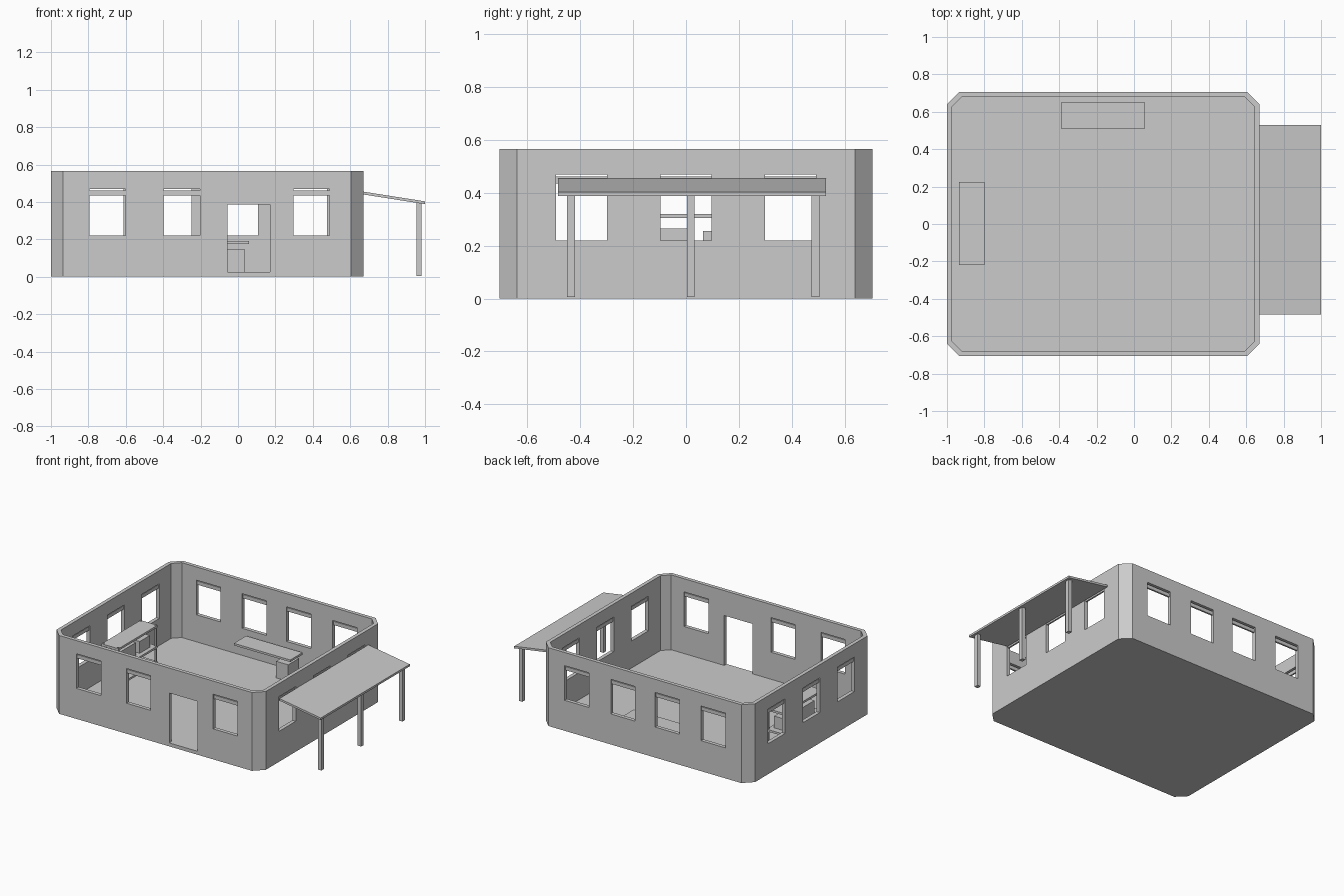
import bpy
import bmesh
from mathutils import Vector

default_cube = bpy.data.objects.get("Cube")
if default_cube:
    bpy.data.objects.remove(default_cube, do_unlink=True)

# One plain grey material for everything
grey = bpy.data.materials.new("plain_grey")
grey.use_nodes = True
colour = (0.6, 0.6, 0.6, 1.0)
grey.diffuse_color = colour
grey.node_tree.nodes["Principled BSDF"].inputs["Base Color"].default_value = colour


def finish(name, bm):
    """Turn a bmesh into a named object with outward normals."""
    bmesh.ops.recalc_face_normals(bm, faces=bm.faces[:])
    mesh = bpy.data.meshes.new(name)
    bm.to_mesh(mesh)
    bm.free()
    mesh.materials.append(grey)
    obj = bpy.data.objects.new(name, mesh)
    bpy.context.collection.objects.link(obj)
    return obj


def add_box(bm, xs, ys, zs):
    """Add a box given its low and high limit on each axis."""
    verts = bmesh.ops.create_cube(bm, size=1)["verts"]
    for v in verts:
        v.co = Vector([(lo + hi) / 2 + (hi - lo) * c
                       for (lo, hi), c in zip((xs, ys, zs), v.co)])
    return verts


def box(name, xs, ys, zs):
    bm = bmesh.new()
    add_box(bm, xs, ys, zs)
    return finish(name, bm)


def span(centre, width):
    return (centre - width / 2, centre + width / 2)


def outline(left, right, depth, cut):
    """Rectangle with cut corners, counter-clockwise."""
    return [(left + cut, -depth), (right - cut, -depth),
            (right, -depth + cut), (right, depth - cut),
            (right - cut, depth), (left + cut, depth),
            (left, depth - cut), (left, -depth + cut)]


WEST, EAST, SOUTH, NORTH = -1.0, 0.67, -0.705, 0.705
HEIGHT, FLOOR, THICK = 0.565, 0.025, 0.027
outer = outline(WEST, EAST, NORTH, 0.065)
inner = outline(WEST + THICK, EAST - THICK, NORTH - THICK, 0.05)

# Wall ring with cut corners
bm = bmesh.new()
rings = [[bm.verts.new((x, y, z)) for x, y in pts]
         for pts, z in ((outer, 0), (outer, HEIGHT), (inner, HEIGHT), (inner, 0))]
for i, ring in enumerate(rings):
    following = rings[(i + 1) % len(rings)]
    for j in range(len(ring)):
        k = (j + 1) % len(ring)
        bm.faces.new((ring[j], ring[k], following[k], following[j]))
walls = finish("walls", bm)

# Floor slab inside the walls
bm = bmesh.new()
base = bm.faces.new([bm.verts.new((x, y, 0)) for x, y in inner])
slab = bmesh.ops.extrude_face_region(bm, geom=[base])
for v in slab["geom"]:
    if isinstance(v, bmesh.types.BMVert):
        v.co.z = FLOOR
if not any(f.normal.z and all(v.co.z == 0 for v in f.verts) for f in bm.faces):
    bm.faces.new([v for v in bm.verts if v.co.z == 0])
finish("floor", bm)

# Window and door openings
WIDTH, SILL, HEAD = 0.194, 0.22, 0.47
REACH, BAR = 0.12, 0.012
front_centres = (-0.698, -0.3, 0.393)
back_centres = (-0.71, -0.345, 0.01, 0.378)
side_centres = (-0.395, 0, 0.395)
openings = [("front", "x", c, SOUTH + THICK / 2) for c in front_centres]
openings += [("back", "x", c, NORTH - THICK / 2) for c in back_centres]
openings += [("left", "y", c, EAST - THICK / 2) for c in side_centres]
openings += [("right", "y", c, WEST + THICK / 2) for c in side_centres]

cutter_mesh = bmesh.new()
for side, axis, centre, wall in openings:
    along, across, thin = span(centre, WIDTH), span(wall, REACH), span(wall, BAR)
    if axis == "x":
        add_box(cutter_mesh, along, across, (SILL, HEAD))
        box(side + "_window_bar", along, thin, (0.435, 0.461))
    else:
        add_box(cutter_mesh, across, along, (SILL, HEAD))
        box(side + "_window_bar", thin, along, (0.435, 0.461))
add_box(cutter_mesh, (-0.055, 0.17), span(SOUTH, REACH), (FLOOR, 0.385))
cutter = finish("opening_cutter", cutter_mesh)

cut = walls.modifiers.new("openings", "BOOLEAN")
cut.operation = "DIFFERENCE"
cut.solver = "EXACT"
cut.object = cutter
bpy.context.view_layer.update()
graph = bpy.context.evaluated_depsgraph_get()
cut_mesh = bpy.data.meshes.new_from_object(walls.evaluated_get(graph))
walls.modifiers.clear()
walls.data = cut_mesh
bpy.data.objects.remove(cutter, do_unlink=True)

# Sloping canopy on three posts
bm = bmesh.new()
for v in add_box(bm, (EAST, 1), (-0.485, 0.53), (0.44, 0.455)):
    if v.co.x > EAST + THICK:
        v.co.z -= 0.052
finish("canopy_roof", bm)
for y in (-0.435, 0.018, 0.49):
    box("canopy_post", span(0.967, 0.027), span(y, 0.03), (0.005, 0.395))

# Shelf table by the right wall
table_x, table_y = (-0.935, -0.8), (-0.22, 0.225)
for name, top in (("table_top", 0.32), ("middle_shelf", 0.17), ("low_shelf", 0.06)):
    box(name, table_x, table_y, (top - 0.015, top))
for x in (-0.927, -0.808):
    for y in (-0.212, 0.217):
        box("table_leg", span(x, 0.012), span(y, 0.012), (FLOOR, 0.325))
box("large_shelf_box", (-0.92, -0.83), (-0.15, 0.02), (0.17, 0.265))
box("small_shelf_box", (-0.92, -0.83), (0.065, 0.18), (0.17, 0.255))

# Desk by the back wall with one drawer unit
box("desk_top", (-0.39, 0.06), (0.51, 0.65), (0.175, 0.19))
box("desk_drawers", (-0.06, 0.037), (0.52, 0.645), (FLOOR, 0.145))
